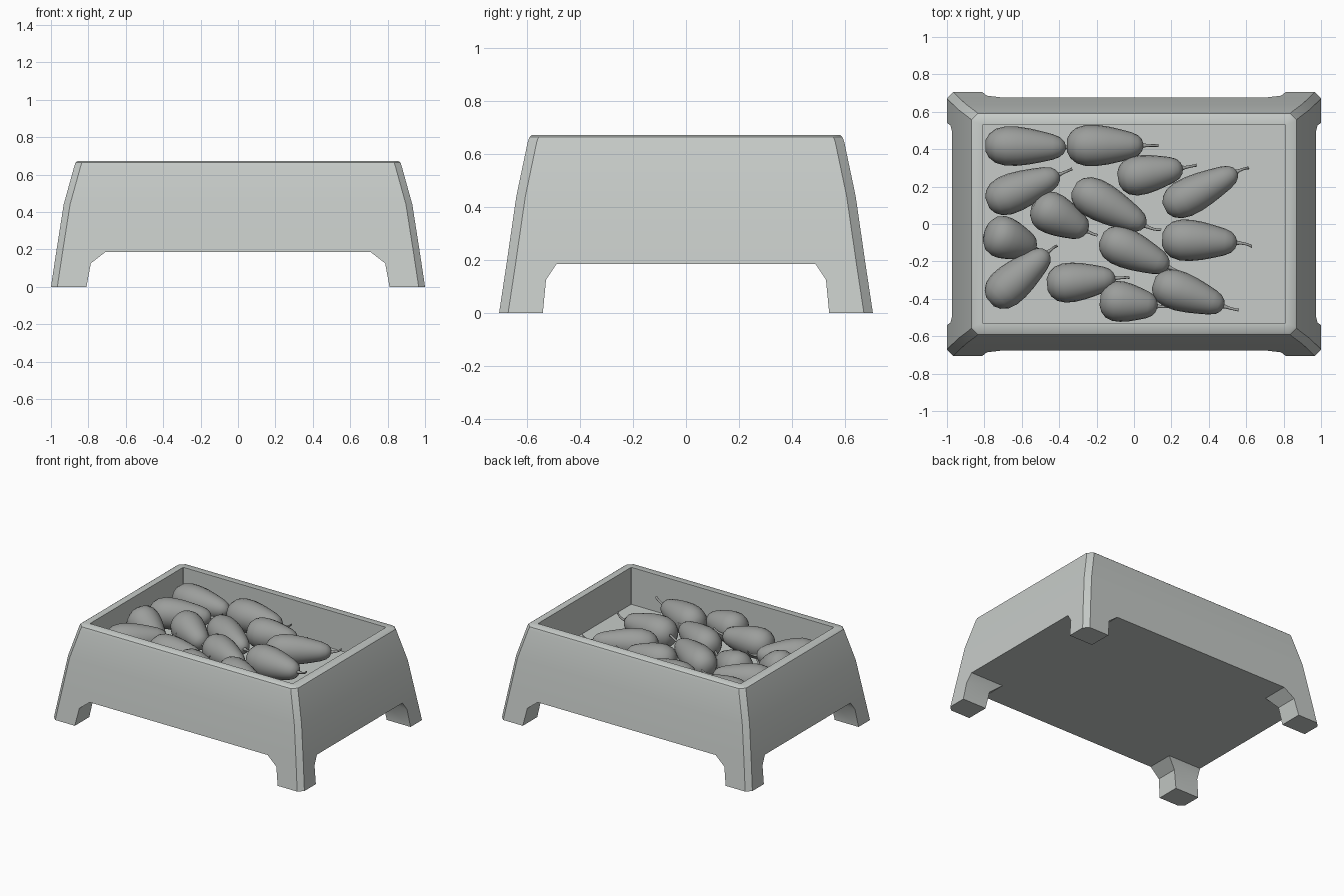
import bpy, bmesh, math
from mathutils import Vector

cube = bpy.data.objects.get("Cube")
if cube:
    bpy.data.objects.remove(cube, do_unlink=True)


def material(name, color):
    m = bpy.data.materials.new(name)
    m.use_nodes = True
    m.diffuse_color = (*color, 1)
    m.node_tree.nodes["Principled BSDF"].inputs["Base Color"].default_value = (*color, 1)
    return m


pale_grey = material("pale grey", (0.57, 0.60, 0.58))
mid_grey = material("mid grey", (0.33, 0.34, 0.33))


def finish(bm, name, mat, angle):
    bmesh.ops.recalc_face_normals(bm, faces=bm.faces)
    mesh = bpy.data.meshes.new(name)
    bm.to_mesh(mesh)
    bm.free()
    ob = bpy.data.objects.new(name, mesh)
    bpy.context.collection.objects.link(ob)
    mesh.materials.append(mat)
    bpy.ops.object.select_all(action='DESELECT')
    ob.select_set(True)
    bpy.context.view_layer.objects.active = ob
    bpy.ops.object.shade_smooth_by_angle(angle=math.radians(angle))
    return ob


def loft(bm, sections):
    """Skin a list of equal-length closed sections and cap both ends."""
    rings = [[bm.verts.new(p) for p in s] for s in sections]
    for a, b in zip(rings, rings[1:]):
        for i in range(len(a)):
            j = (i + 1) % len(a)
            bm.faces.new((a[i], a[j], b[j], b[i]))
    bm.faces.new(rings[0])
    bm.faces.new(rings[-1])


def octagon(x, y, z, c):
    return [(x - c, y, z), (x, y - c, z), (x, c - y, z), (x - c, -y, z),
            (c - x, -y, z), (-x, c - y, z), (-x, y - c, z), (c - x, y, z)]


# Crate: flared outer walls, rounded rim, straight inner walls and floor
CHAMFER, BASE, FLOOR = 0.034, 0.185, 0.405
bm = bmesh.new()
loft(bm, [octagon(0.972, 0.677, BASE, CHAMFER),
          octagon(0.932, 0.64, 0.44, CHAMFER),
          octagon(0.875, 0.597, 0.645, CHAMFER),
          octagon(0.869, 0.59, 0.664, CHAMFER),
          octagon(0.858, 0.58, 0.672, CHAMFER),
          octagon(0.81, 0.532, 0.672, 0.003),
          octagon(0.81, 0.532, FLOOR, 0.003)])
finish(bm, "crate", pale_grey, 30)


# Legs: continue the walls down, flaring inward where they meet the crate
def leg_section(sx, sy, z, xi, yi):
    k = z / BASE
    xo, yo = 1.0 - 0.028 * k, 0.705 - 0.028 * k
    pts = [(xi, yo), (xo - CHAMFER, yo), (xo, yo - CHAMFER), (xo, yi), (xi, yi)]
    return [(sx * x, sy * y, z) for x, y in pts]


for sx, side in ((1, "left"), (-1, "right")):
    for sy, end in ((1, "back"), (-1, "front")):
        bm = bmesh.new()
        loft(bm, [leg_section(sx, sy, 0, 0.81, 0.54),
                  leg_section(sx, sy, 0.125, 0.787, 0.528),
                  leg_section(sx, sy, BASE, 0.71, 0.488)])
        finish(bm, f"{end}_{side}_leg", pale_grey, 35)

# Fruit body outline: distance along the length, share of full radius
OUTLINE = [(0.015, 0.3), (0.06, 0.62), (0.14, 0.87), (0.26, 1), (0.4, 1), (0.55, 0.92),
           (0.7, 0.79), (0.84, 0.65), (0.93, 0.5), (0.98, 0.3), (1, 0.1)]
SIDES = 20


def tube(bm, centres, radii, side, up):
    sections = []
    for c, r in zip(centres, radii):
        sections.append([c + r * (math.cos(a) * side + math.sin(a) * up)
                         for a in (2 * math.pi * i / SIDES for i in range(SIDES))])
    loft(bm, sections)


def fruit(number, blunt, neck, tip, radius, z_blunt=0.52, z_neck=0.52):
    a, b = Vector((*blunt, z_blunt)), Vector((*neck, z_neck))
    axis = (b - a).normalized()
    side = axis.cross(Vector((0, 0, 1))).normalized()
    up = side.cross(axis)
    bm = bmesh.new()
    tube(bm, [a.lerp(b, t) for t, _ in OUTLINE], [radius * r for _, r in OUTLINE], side, up)
    # thin curved stem
    end = Vector((*tip, z_neck + 0.03))
    bend = b + axis * (end - b).length * 0.6
    start = b - axis * 0.01
    path = [start.lerp(bend, t).lerp(bend.lerp(end, t), t) for t in (0, 0.25, 0.5, 0.75, 1)]
    tube(bm, path, [0.014, 0.008, 0.007, 0.007, 0.008], side, up)
    finish(bm, f"fruit_{number}", mid_grey, 50)


# Blunt end, neck, stem tip, radius, and optional end heights
FRUITS = [
    ((-.80, .42), (-.365, .41), (-.32, .40), .105),
    ((-.365, .42), (.05, .42), (.13, .42), .11),
    ((-.79, .11), (-.40, .265), (-.33, .295), .105),
    ((-.09, .24), (.26, .30), (.335, .315), .105),
    ((.16, .08), (.55, .28), (.615, .30), .1),
    ((-.325, .20), (.06, -.01), (.145, -.03), .105),
    ((-.54, .11), (-.25, -.04), (-.195, -.06), .11, .53, .48),
    ((-.79, -.04), (-.53, -.13), (-.46, -.155), .112, .57, .46),
    ((-.775, -.42), (-.46, -.15), (-.41, -.115), .105),
    ((-.47, -.325), (-.10, -.29), (-.025, -.285), .105),
    ((-.18, -.07), (.185, -.23), (.255, -.265), .105),
    ((.145, -.08), (.55, -.10), (.63, -.12), .11),
    ((-.185, -.40), (.125, -.44), (.19, -.44), .108),
    ((.1, -.31), (.48, -.44), (.56, -.46), .105),
]
for n, spec in enumerate(FRUITS, 1):
    fruit(n, *spec)
